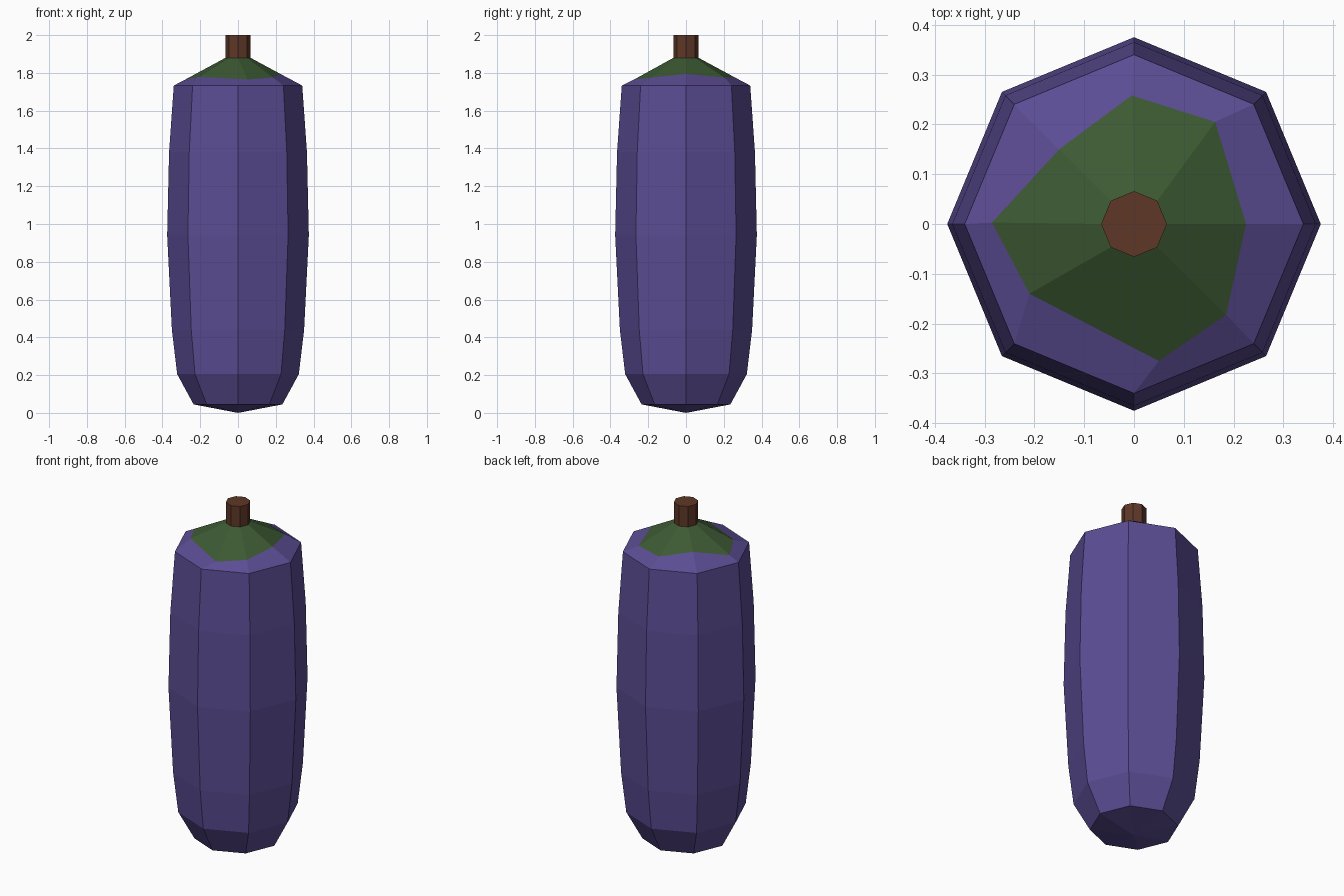
import bpy, bmesh, math

if "Cube" in bpy.data.objects:
    bpy.data.objects.remove(bpy.data.objects["Cube"])

SIDES = 8


def material(name, rgb):
    m = bpy.data.materials.new(name)
    m.diffuse_color = (*rgb, 1)
    m.use_nodes = True
    m.node_tree.nodes["Principled BSDF"].inputs["Base Color"].default_value = m.diffuse_color
    return m


def ring(r, z):
    """Regular octagon with a corner on +x."""
    return [(r * math.cos(i * math.tau / SIDES), r * math.sin(i * math.tau / SIDES), z)
            for i in range(SIDES)]


def loft(name, rings, mat, bottom=None, cap_top=False):
    """Join successive rings with flat quads; optional bottom tip and top cap."""
    bm = bmesh.new()
    rows = [[bm.verts.new(p) for p in r] for r in rings]
    for a, b in zip(rows, rows[1:]):
        for i in range(SIDES):
            j = (i + 1) % SIDES
            bm.faces.new((a[i], a[j], b[j], b[i]))
    if bottom is not None:
        tip = bm.verts.new((0, 0, bottom))
        for i in range(SIDES):
            bm.faces.new((tip, rows[0][(i + 1) % SIDES], rows[0][i]))
    if cap_top:
        bm.faces.new(rows[-1])
    mesh = bpy.data.meshes.new(name)
    bm.to_mesh(mesh)
    bm.free()
    mesh.materials.append(mat)
    obj = bpy.data.objects.new(name, mesh)
    bpy.context.collection.objects.link(obj)
    return obj


purple = material("purple skin", (0.105, 0.073, 0.295))
green = material("green cap", (0.046, 0.102, 0.033))
brown = material("brown stem", (0.110, 0.039, 0.020))

# Uneven edge where the green cap meets the skin
edge_xy = [(0.225, 0), (0.163, 0.205), (-0.005, 0.258), (-0.15, 0.15),
           (-0.285, 0.003), (-0.21, -0.14), (0.05, -0.275), (0.185, -0.182)]
cap_edge = [(x, y, 1.88 - (math.hypot(x, y) - 0.066) * 0.54) for x, y in edge_xy]

# Body
profile = [(0.235, 0.045), (0.322, 0.205), (0.35, 0.44), (0.375, 0.94),
           (0.365, 1.38), (0.34, 1.733)]
loft("body", [ring(r, z) for r, z in profile] + [cap_edge], purple, bottom=0.0)

# Cap
loft("leaf_cap", [cap_edge, ring(0.066, 1.88)], green)

# Stem
loft("stem", [ring(0.066, 1.88), ring(0.066, 2.0)], brown, cap_top=True)
